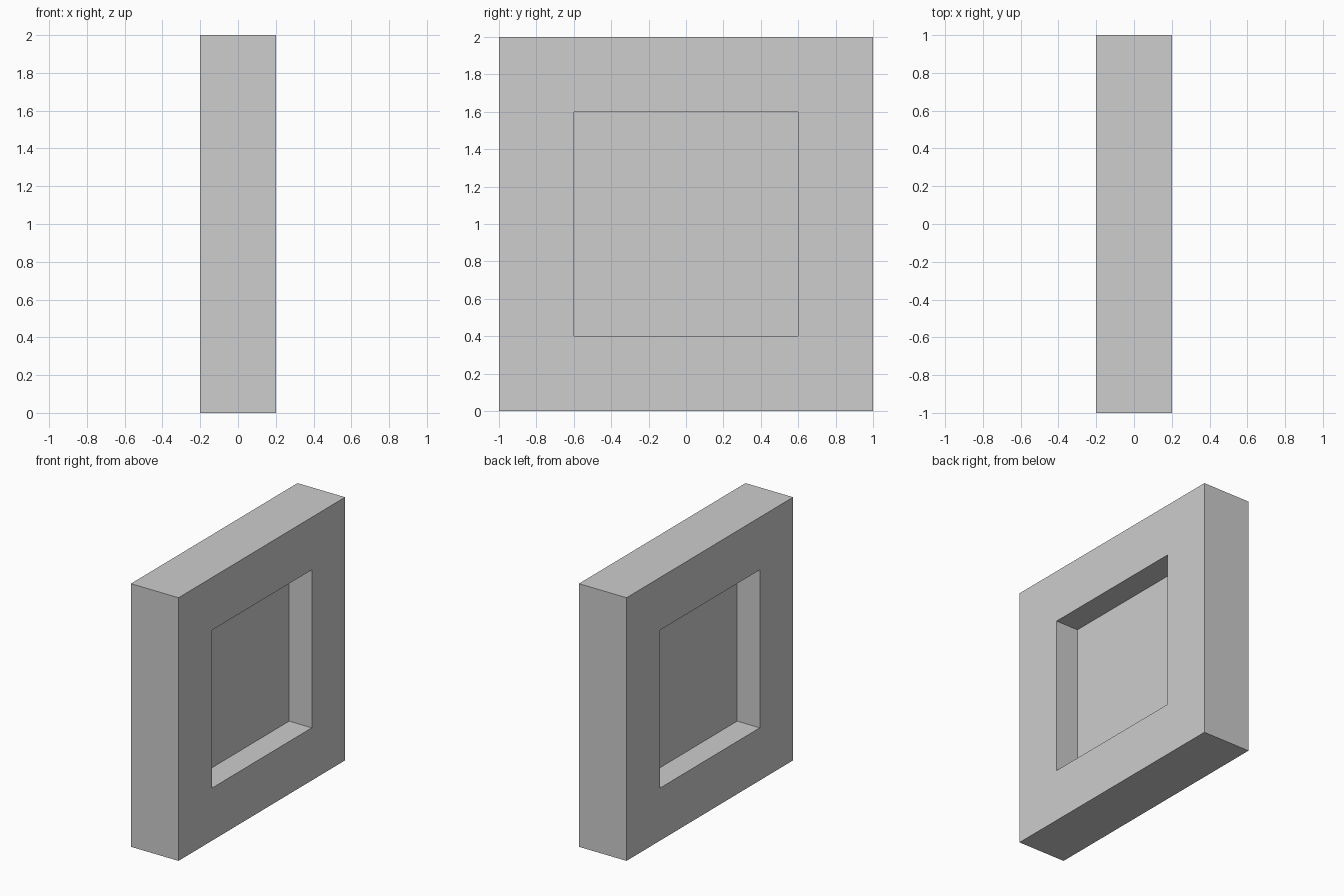
import bpy
import bmesh

old = bpy.data.objects.get("Cube")
if old:
    bpy.data.objects.remove(old, do_unlink=True)

SIZE, THICKNESS = 2.0, 0.4
BORDER, RECESS = 0.4, 0.19

# Plain grey material
grey = bpy.data.materials.new("mid grey")
grey.use_nodes = True
colour = (0.61, 0.61, 0.61, 1)
grey.diffuse_color = colour
grey.node_tree.nodes["Principled BSDF"].inputs["Base Color"].default_value = colour

# Square slab standing on its edge
bm = bmesh.new()
bmesh.ops.create_cube(bm, size=1)
bmesh.ops.scale(bm, vec=(THICKNESS, SIZE, SIZE), verts=bm.verts)
bmesh.ops.translate(bm, vec=(0, 0, SIZE / 2), verts=bm.verts)

# Square recess sunk into both broad sides, leaving a thin panel between them
bm.normal_update()
for face in [f for f in bm.faces if abs(f.normal.x) > 0.9]:
    inward = -face.normal.copy()
    bmesh.ops.inset_region(bm, faces=[face], thickness=BORDER, use_even_offset=True)
    floor = bmesh.ops.extrude_discrete_faces(bm, faces=[face])["faces"][0]
    bmesh.ops.translate(bm, vec=inward * RECESS, verts=floor.verts)
bmesh.ops.recalc_face_normals(bm, faces=bm.faces)

mesh = bpy.data.meshes.new("recessed_panel")
bm.to_mesh(mesh)
bm.free()
mesh.materials.append(grey)
panel = bpy.data.objects.new("recessed_panel", mesh)
bpy.context.collection.objects.link(panel)
